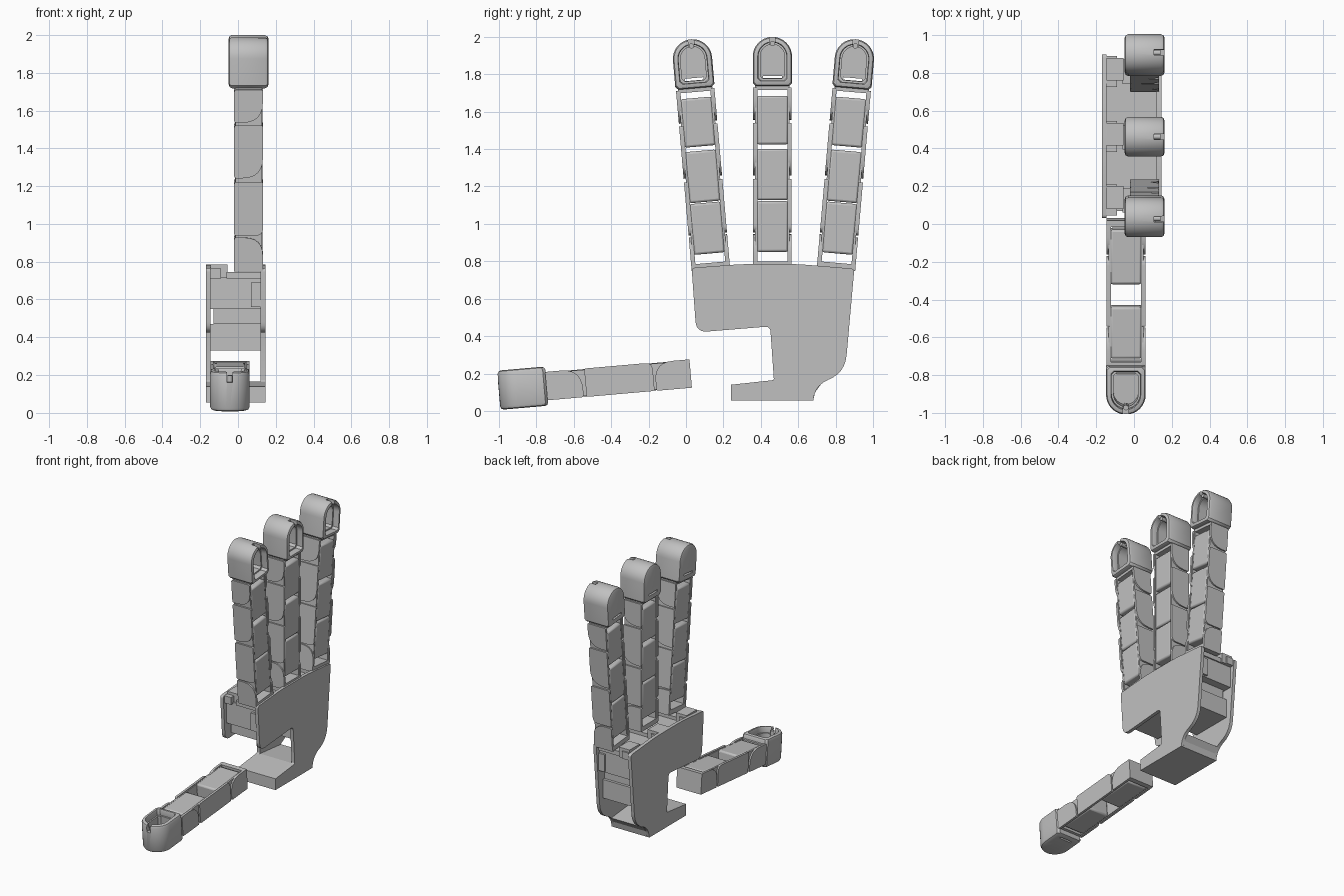
import bpy, bmesh
from math import sin, cos, pi, radians
from mathutils import Vector, Matrix

cube = bpy.data.objects.get("Cube")
if cube:
    bpy.data.objects.remove(cube)

grey = bpy.data.materials.new("light_grey")
grey.use_nodes = True
colour = (0.53, 0.53, 0.53, 1)
grey.diffuse_color = colour
grey.node_tree.nodes["Principled BSDF"].inputs["Base Color"].default_value = colour


def finish(name, bm, frame=Matrix(), smooth=True):
    """Turn a bmesh into a named object placed by a frame."""
    bmesh.ops.recalc_face_normals(bm, faces=bm.faces)
    mesh = bpy.data.meshes.new(name)
    bm.to_mesh(mesh)
    bm.free()
    mesh.materials.append(grey)
    ob = bpy.data.objects.new(name, mesh)
    bpy.context.collection.objects.link(ob)
    ob.matrix_world = frame
    if smooth:
        bpy.ops.object.select_all(action='DESELECT')
        ob.select_set(True)
        bpy.context.view_layer.objects.active = ob
        bpy.ops.object.shade_smooth_by_angle(angle=radians(35))
    return ob


def add_box(bm, x, y, z):
    """Box from three (low, high) ranges."""
    size = [r[1] - r[0] for r in (x, y, z)]
    mid = [(r[0] + r[1]) / 2 for r in (x, y, z)]
    bmesh.ops.create_cube(bm, size=1, matrix=Matrix.Translation(mid) @ Matrix.Diagonal((*size, 1)))


def add_loft(bm, loops):
    """Skin equal-length closed loops and cap both ends."""
    rings = [[bm.verts.new(p) for p in loop] for loop in loops]
    n = len(rings[0])
    for a, b in zip(rings, rings[1:]):
        for i in range(n):
            bm.faces.new((a[i], a[(i + 1) % n], b[(i + 1) % n], b[i]))
    bm.faces.new(rings[0])
    bm.faces.new(rings[-1])


def add_slab(bm, outline, x0, x1):
    """Extrude an outline of the second and third axes along the first."""
    add_loft(bm, [[(x, a, b) for a, b in outline] for x in (x0, x1)])


def rounded(corners, steps=6):
    """Outline from (a, b, radius) corners, rounded with quadratic arcs."""
    pts = []
    for i, (a, b, r) in enumerate(corners):
        p = Vector((a, b))
        if r == 0:
            pts.append(p)
            continue
        ends = []
        for q in (corners[i - 1], corners[(i + 1) % len(corners)]):
            ends.append(p + (Vector(q[:2]) - p).normalized() * r)
        for k in range(steps + 1):
            t = k / steps
            pts.append(ends[0] * (1 - t) ** 2 + p * (2 * t * (1 - t)) + ends[1] * t * t)
    return pts


def bevel(ob, width):
    mod = ob.modifiers.new("soft_edges", 'BEVEL')
    mod.width = width
    mod.segments = 2
    mod.limit_method = 'ANGLE'


# Palm: two matching side plates
palm = rounded([(0.03, 0.765, 0.02), (0.3, 0.785, 0.05), (0.6, 0.785, 0.05), (0.9, 0.76, 0.02),
                (0.85, 0.2, 0.1), (0.69, 0.14, 0.08), (0.68, 0.055, 0), (0.24, 0.055, 0),
                (0.24, 0.14, 0), (0.47, 0.165, 0.01), (0.45, 0.452, 0.03), (0.055, 0.42, 0.06)])
for name, x0, x1 in (("palm_plate_left", 0.12, 0.145), ("palm_plate_right", -0.17, -0.145)):
    bm = bmesh.new()
    add_slab(bm, palm, x0, x1)
    finish(name, bm)

# Wrist base joining the plates
bm = bmesh.new()
add_slab(bm, [(0.24, 0.055), (0.68, 0.055), (0.69, 0.1), (0.72, 0.14), (0.47, 0.165), (0.24, 0.14)],
         -0.15, 0.125)
finish("wrist_base", bm, smooth=False)

# Inner frame between the plates
bm = bmesh.new()
add_box(bm, (-0.145, 0.12), (0.07, 0.86), (0.55, 0.72))
add_box(bm, (-0.13, 0.12), (0.1, 0.8), (0.47, 0.55))
add_box(bm, (-0.145, 0.12), (0.5, 0.82), (0.33, 0.47))
add_box(bm, (0.07, 0.12), (0.05, 0.875), (0.56, 0.69))
finish("inner_frame", bm, smooth=False)

# Stepped tendon guides beside each knuckle
bm = bmesh.new()
for y in (0.13, 0.465, 0.81):
    add_box(bm, (-0.145, -0.055), (y - 0.05, y + 0.07), (0.71, 0.785))
    add_box(bm, (-0.145, -0.09), (y - 0.085, y + 0.08), (0.71, 0.765))
    add_box(bm, (-0.06, 0.12), (y - 0.07, y + 0.06), (0.71, 0.745))
finish("tendon_guides", bm, smooth=False)


# Fingers use local axes: width, thickness (open side positive), length
def tip_outline(s0, s1, inset, depth):
    w = 0.105 - inset
    r = 0.015
    mid = s1 - 0.105
    low = s0 + inset
    pts = [(-w, low + r), (-w + r, low), (w - r, low), (w, low + r)]
    pts += [(w * cos(pi * k / 16), mid + w * sin(pi * k / 16)) for k in range(17)]
    return [(u, depth, s) for u, s in pts]


def build_tip(name, frame, s0, s1):
    # Hollow cap: outer shell, rim, then stepped pocket
    steps = [(0.018, -0.105), (0.006, -0.1), (0, -0.087), (0, 0.087), (0.006, 0.1), (0.018, 0.105),
             (0.026, 0.105), (0.03, 0.095), (0.03, 0.06), (0.04, 0.06), (0.04, -0.07)]
    bm = bmesh.new()
    add_loft(bm, [tip_outline(s0, s1, i, d) for i, d in steps])
    tip = finish(name + "_tip", bm, frame)
    # Notch in the crown and tendon slot in the floor
    bm = bmesh.new()
    add_box(bm, (-0.015, 0.015), (0.05, 0.12), (s1 - 0.06, s1 + 0.02))
    add_box(bm, (-0.05, 0.05), (-0.12, -0.05), (s0 + 0.042, s0 + 0.055))
    cutter = finish(name + "_tip_cutter", bm, frame, smooth=False)
    cutter.hide_render = True
    cutter.hide_set(True)
    mod = tip.modifiers.new("slots", 'BOOLEAN')
    mod.object = cutter
    mod.operation = 'DIFFERENCE'
    # Tendon pin in the crown
    bm = bmesh.new()
    bmesh.ops.create_cone(bm, cap_ends=True, segments=16, radius1=0.014, radius2=0.014, depth=0.13,
                          matrix=Matrix.Translation((0, 0.02, s1 - 0.036)) @ Matrix.Rotation(pi / 2, 4, 'X'))
    finish(name + "_tip_pin", bm, frame)


def build_finger(name, origin, along, thick, cores, links, tip):
    along, thick = Vector(along).normalized(), Vector(thick).normalized()
    frame = Matrix((thick.cross(along), thick, along)).transposed().to_4x4()
    frame.translation = origin
    # Link cores
    bm = bmesh.new()
    for a, b in cores:
        add_box(bm, (-0.084, 0.084), (-0.073, 0.073), (a, b))
    bevel(finish(name + "_link_cores", bm, frame), 0.012)
    # Continuous inner straps and rounded outer cheeks on both sides
    bm = bmesh.new()
    h = 0.076
    for side in (-1, 1):
        add_box(bm, sorted((side * 0.08, side * 0.092)), (-0.07, 0.07), (0.01, tip[0] + 0.02))
        for a, b, low, high in links:
            cheek = rounded([(-h, a, 0.012), (h, a, low), (h, b, high), (-h, b, 0.012)])
            add_slab(bm, cheek, side * 0.086, side * 0.103)
    finish(name + "_cheeks", bm, frame)
    # End plates at the root and under the tip
    bm = bmesh.new()
    add_box(bm, (-0.1, 0.1), (-h, h), (0, 0.035))
    add_box(bm, (-0.09, 0.09), (-0.07, 0.07), (tip[0] - 0.02, tip[0] + 0.01))
    finish(name + "_end_plates", bm, frame, smooth=False)
    build_tip(name, frame, *tip)


finger_cores = [(0.085, 0.357), (0.362, 0.636), (0.66, 0.92)]
finger_links = [(0, 0.18, 0.005, 0.1), (0.19, 0.475, 0.04, 0.01),
                (0.495, 0.775, 0.11, 0.01), (0.79, 0.965, 0.11, 0.01)]
lean = sin(radians(5))
for name, y, z, tilt in (("front_finger", 0.133, 0.757, -lean), ("middle_finger", 0.462, 0.765, 0),
                         ("rear_finger", 0.802, 0.757, lean)):
    build_finger(name, (0.056, y, z), (0, tilt, 1), (1, 0, 0),
                 finger_cores, finger_links, (0.972, 1.235))

# Thumb lies forward with its open side up
build_finger("thumb", (-0.043, 0.025, 0.2), (0, -1, -lean), (0, -lean, 1),
             [(0.05, 0.34), (0.46, 0.735)],
             [(0, 0.19, 0.005, 0.1), (0.2, 0.565, 0.04, 0.01), (0.58, 0.775, 0.11, 0.01)],
             (0.772, 1.03))
